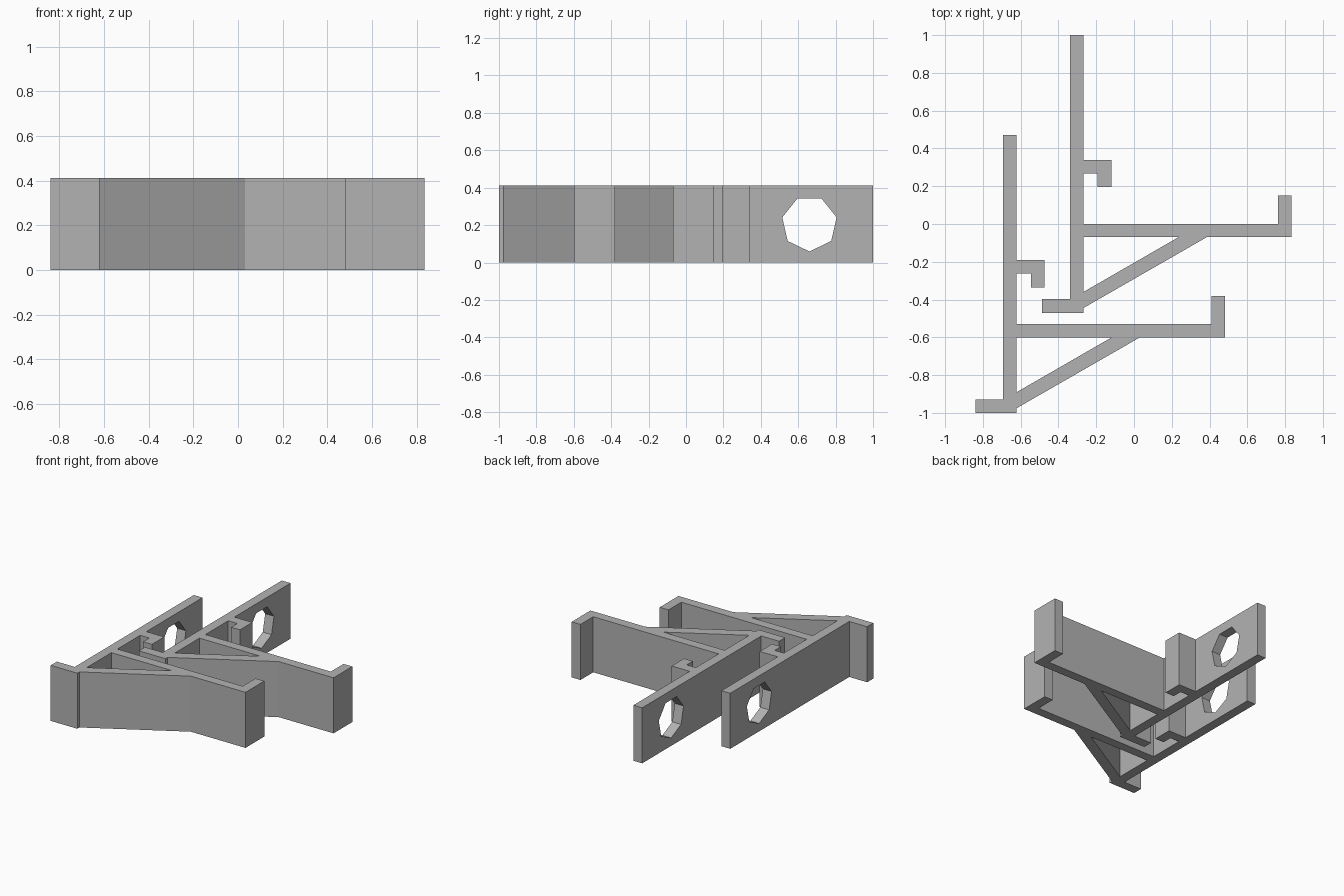
import bpy, bmesh
from math import pi
from mathutils import Matrix, Vector

if "Cube" in bpy.data.objects:
    bpy.data.objects.remove(bpy.data.objects["Cube"], do_unlink=True)

HEIGHT = 0.413
OFFSET = Vector((-0.353, -0.53, 0))   # from the rear bracket to the front one

grey = bpy.data.materials.new("plain grey")
grey.use_nodes = True
colour = (0.45, 0.45, 0.45, 1)
grey.diffuse_color = colour
grey.node_tree.nodes["Principled BSDF"].inputs["Base Color"].default_value = colour


def finish(name, bm):
    bmesh.ops.recalc_face_normals(bm, faces=bm.faces)
    mesh = bpy.data.meshes.new(name)
    bm.to_mesh(mesh)
    bm.free()
    mesh.materials.append(grey)
    obj = bpy.data.objects.new(name, mesh)
    bpy.context.collection.objects.link(obj)
    return obj


def prism(name, outline, bottom, top):
    bm = bmesh.new()
    face = bm.faces.new([bm.verts.new((x, y, bottom)) for x, y in outline])
    raised = bmesh.ops.extrude_face_region(bm, geom=[face])["geom"]
    verts = [v for v in raised if isinstance(v, bmesh.types.BMVert)]
    bmesh.ops.translate(bm, verts=verts, vec=(0, 0, top - bottom))
    return finish(name, bm)


def cut(obj, cutter):
    cutter.hide_render = True
    mod = obj.modifiers.new("cut", 'BOOLEAN')
    mod.operation = 'DIFFERENCE'
    mod.solver = 'EXACT'
    mod.object = cutter
    bpy.context.view_layer.objects.active = obj
    bpy.ops.object.modifier_apply(modifier=mod.name)
    bpy.data.objects.remove(cutter, do_unlink=True)


# Bracket plan: post with foot, diagonal brace, lipped arm and small hook
left, right = -0.34, -0.268
outline = [
    (-0.487, -0.47), (right, -0.47), (right, -0.445),             # foot
    (0.385, -0.07), (0.835, -0.07), (0.835, 0.15),                # brace, arm end
    (0.763, 0.15), (0.763, 0), (right, 0),                        # lip, arm top
    (right, 0.268), (-0.193, 0.268), (-0.193, 0.195),             # hook
    (-0.12, 0.195), (-0.12, 0.34), (right, 0.34),
    (right, 1), (left, 1), (left, -0.398), (-0.487, -0.398),      # post
]
bracket = prism("rear_bracket", outline, 0, HEIGHT)

# Triangular opening between post, arm and brace
opening = [(right, -0.07), (right, -0.36), (0.235, -0.07)]
cut(bracket, prism("brace_opening", opening, -0.1, HEIGHT + 0.1))

# Seven-sided hole through the post, one corner pointing down
bm = bmesh.new()
bmesh.ops.create_cone(bm, cap_ends=True, segments=7, radius1=0.149, radius2=0.149, depth=0.4)
corner = max((v.co for v in bm.verts), key=lambda c: c.y)
bmesh.ops.rotate(bm, verts=bm.verts, matrix=Matrix.Rotation(
    -pi / 2 - Vector(corner).to_2d().angle_signed(Vector((1, 0))), 3, 'Z'))
bmesh.ops.transform(bm, verts=bm.verts, matrix=Matrix(
    ((0, 0, 1, -0.3), (1, 0, 0, 0.66), (0, 1, 0, 0.208), (0, 0, 0, 1))))
cut(bracket, finish("post_hole", bm))

# Matching bracket in front
twin = bpy.data.objects.new("front_bracket", bracket.data)
twin.location = OFFSET
bpy.context.collection.objects.link(twin)
